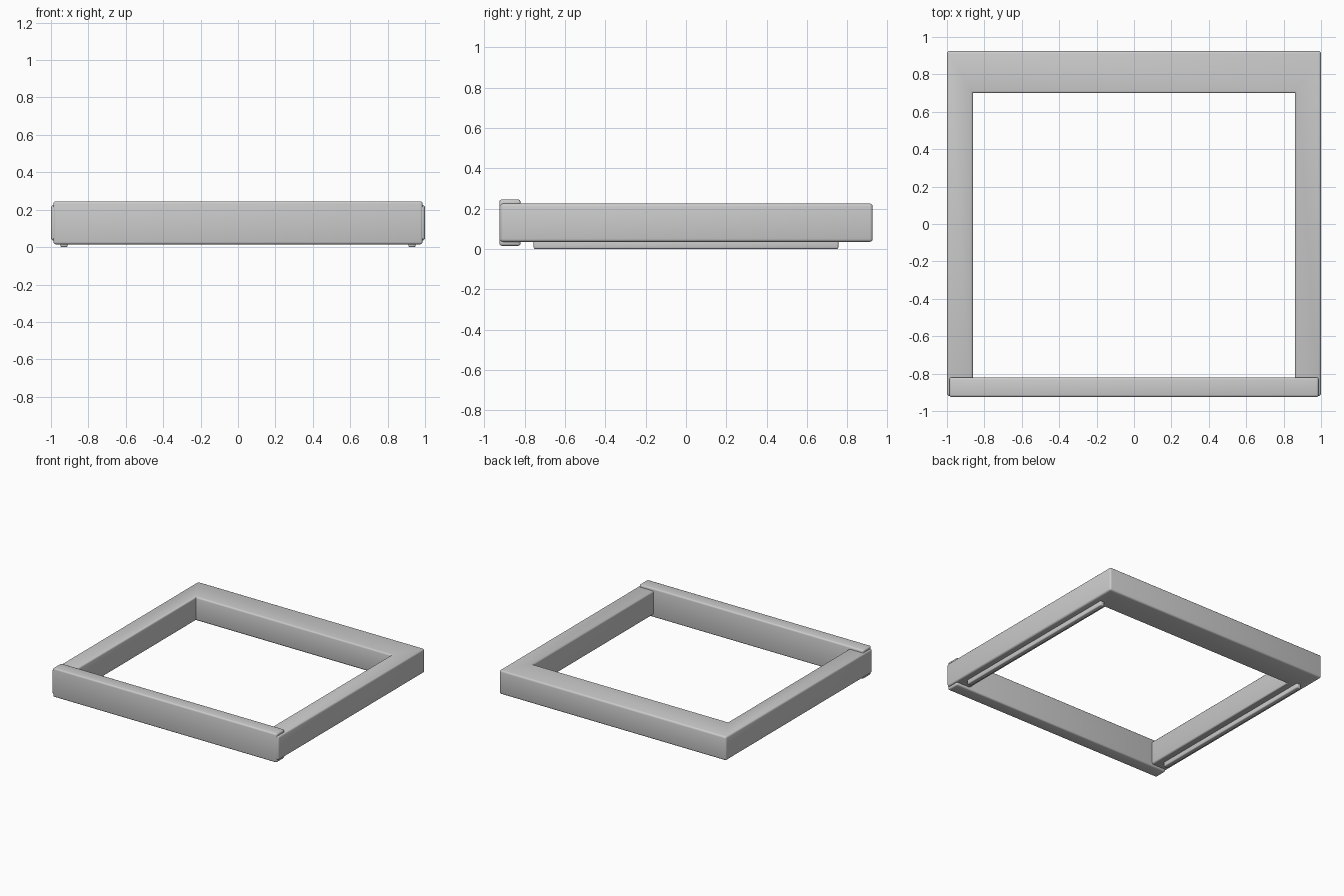
import bpy
import bmesh

cube = bpy.data.objects.get("Cube")
if cube:
    bpy.data.objects.remove(cube, do_unlink=True)

grey = bpy.data.materials.new("light grey")
grey.use_nodes = True
colour = (0.6, 0.6, 0.6, 1)
grey.diffuse_color = colour
grey.node_tree.nodes["Principled BSDF"].inputs["Base Color"].default_value = colour


def prism(name, outline, z0, z1, round_by, segments=3):
    """Extrude a flat outline upwards and round its convex edges."""
    bm = bmesh.new()
    face = bm.faces.new([bm.verts.new((x, y, z0)) for x, y in outline])
    top = bmesh.ops.extrude_face_region(bm, geom=[face])["geom"]
    for v in top:
        if isinstance(v, bmesh.types.BMVert):
            v.co.z = z1
    bmesh.ops.recalc_face_normals(bm, faces=bm.faces)
    convex = [e for e in bm.edges if e.is_convex]
    bmesh.ops.bevel(bm, geom=convex, offset=round_by, segments=segments,
                    profile=0.5, affect='EDGES', clamp_overlap=True)
    mesh = bpy.data.meshes.new(name)
    bm.to_mesh(mesh)
    bm.free()
    mesh.materials.append(grey)
    obj = bpy.data.objects.new(name, mesh)
    bpy.context.collection.objects.link(obj)
    bpy.ops.object.select_all(action='DESELECT')
    obj.select_set(True)
    bpy.context.view_layer.objects.active = obj
    bpy.ops.object.shade_smooth_by_angle(angle=0.6)
    return obj


def rectangle(x0, x1, y0, y1):
    return [(x0, y0), (x1, y0), (x1, y1), (x0, y1)]


# Side rails and back rail as one U-shaped frame
half = [(1, -0.92), (1, 0.925)]
inner = [(0.86, 0.7), (0.86, -0.92)]
left = inner + half
right = [(-x, y) for x, y in reversed(left)]
prism("u_frame", left + right, 0.035, 0.225, 0.014)

# Taller front rail, covering the open end
prism("front_rail", rectangle(-0.987, 0.987, -0.925, -0.82), 0.015, 0.245, 0.012)

# Thin runners under the side rails
for side, x in (("left", 0.93), ("right", -0.93)):
    prism(side + "_runner", rectangle(x - 0.019, x + 0.019, -0.755, 0.755),
          0, 0.045, 0.008)
